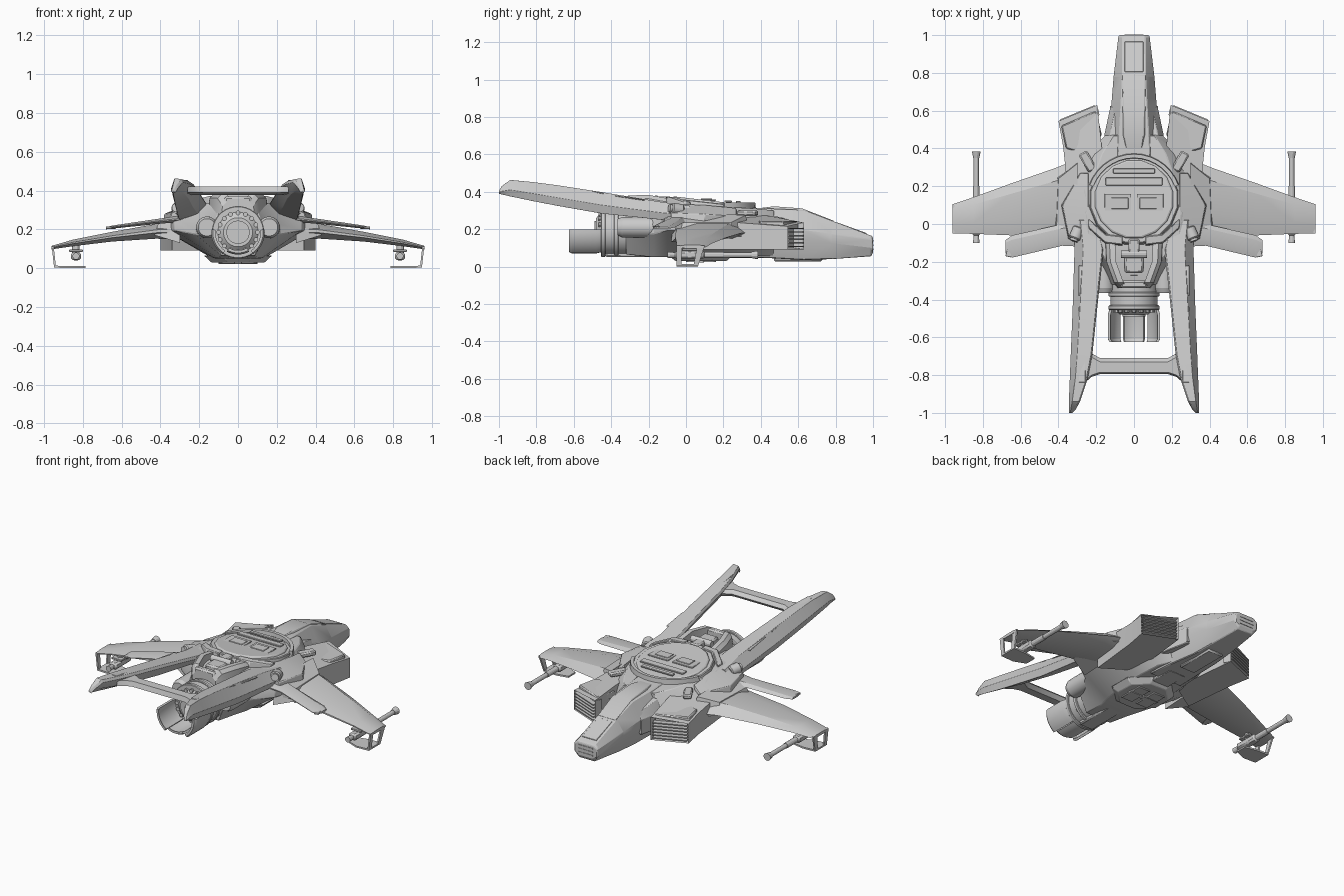
import bpy, bmesh
from math import sin, cos, pi, radians
from mathutils import Vector, Matrix

if "Cube" in bpy.data.objects:
    bpy.data.objects.remove(bpy.data.objects["Cube"])

def finish(name, bm, mirror=False, bevel=0.0):
    bmesh.ops.recalc_face_normals(bm, faces=bm.faces)
    me = bpy.data.meshes.new(name)
    bm.to_mesh(me)
    bm.free()
    ob = bpy.data.objects.new(name, me)
    bpy.context.collection.objects.link(ob)
    if bevel:
        b = ob.modifiers.new("bevel", 'BEVEL')
        b.width, b.segments, b.limit_method = bevel, 1, 'ANGLE'
    if mirror:
        ob.modifiers.new("mirror", 'MIRROR')
    return ob

def loft_bm(rings):
    bm = bmesh.new()
    vs = [[bm.verts.new(p) for p in r] for r in rings]
    n = len(vs[0])
    for a, b in zip(vs, vs[1:]):
        for i in range(n):
            bm.faces.new((a[i], a[(i + 1) % n], b[(i + 1) % n], b[i]))
    bm.faces.new(vs[0])
    bm.faces.new(vs[-1])
    return bm

def loft(name, rings, mirror=False, bevel=0.0):
    return finish(name, loft_bm(rings), mirror, bevel)

def hull(name, rows, bevel=0.004):
    """Symmetric body along y; row = y, half widths low/mid/top, z low/mid/top."""
    rings = []
    for y, wb, wm, wt, zb, zm, zt in rows:
        half = [(wb, zb), (wm, zm - .025), (wm, zm + .025), (wt, zt)]
        rings.append([(x, y, z) for x, z in half] + [(-x, y, z) for x, z in half[::-1]])
    return loft(name, rings, bevel=bevel)

def wing(name, rows):
    """Airfoil along x; row = x, leading y, trailing y, z, half thickness."""
    rings = []
    for x, yl, yt, z, t in rows:
        c = yl - yt
        rings.append([(x, yl, z - t * .3), (x, yl - .2 * c, z + t), (x, yl - .7 * c, z + t), (x, yt, z + t * .2),
                      (x, yt, z - t * .2), (x, yl - .7 * c, z - t), (x, yl - .2 * c, z - t)])
    return loft(name, rings, True)

def cyl(name, p0, p1, r, r2=None, n=24, mirror=False, bevel=0.0):
    p0, p1 = Vector(p0), Vector(p1)
    d = p1 - p0
    bm = bmesh.new()
    m = Matrix.Translation((p0 + p1) / 2) @ d.to_track_quat('Z', 'Y').to_matrix().to_4x4()
    bmesh.ops.create_cone(bm, cap_ends=True, segments=n, radius1=r, radius2=r if r2 is None else r2,
                          depth=d.length, matrix=m @ Matrix.Rotation(pi / n, 4, 'Z'))
    return finish(name, bm, mirror, bevel)

def box(name, c, s, rot=(0, 'X'), mirror=False, bevel=0.002):
    bm = bmesh.new()
    m = Matrix.Translation(c) @ Matrix.Rotation(radians(rot[0]), 4, rot[1]) @ Matrix.Diagonal((*s, 1))
    bmesh.ops.create_cube(bm, size=1, matrix=m)
    return finish(name, bm, mirror, bevel)

# Nose and main fuselage
hull("nose", [(.28, .11, .15, .09, .05, .19, .32), (.45, .10, .14, .08, .045, .18, .31),
              (.63, .085, .12, .07, .035, .17, .302), (.78, .075, .108, .062, .04, .15, .245),
              (.99, .055, .083, .06, .055, .12, .166), (1.0, .05, .078, .055, .075, .115, .155)])
hull("fuselage", [(.47, .10, .15, .11, .055, .19, .30), (.37, .13, .25, .17, .06, .20, .31),
                  (.20, .14, .33, .23, .06, .22, .32), (.06, .14, .38, .25, .055, .22, .33),
                  (-.10, .12, .33, .24, .05, .22, .335), (-.17, .10, .22, .16, .05, .2, .335),
                  (-.32, .09, .135, .09, .065, .19, .31)])
loft("canopy", [[(-w, y, z - .03), (w, y, z - .03), (w * .8, y, z), (-w * .8, y, z)]
                for y, w, z in ((.39, .05, .312), (.47, .065, .322), (.62, .07, .311), (.79, .075, .245))], bevel=.003)
box("nose_top_panel", (0, .885, .205), (.10, .17, .006), (-20, 'X'))
box("chin_fairing", (0, .60, .04), (.11, .26, .025), bevel=.008)
for i in range(3):
    box("nose_vent", (0, 1.0, .093 + i * .022), (.10, .006, .008), bevel=0)
loft("cheek_fairing", [[(.08, y, .1), (w, y, .1), (w, y, .2), (w - .03, y, z), (.08, y, z)]
                       for y, w, z in ((.36, .165, .29), (.48, .155, .27), (.62, .125, .23))], True, .004)
for i in range(4):
    box("nose_side_louvre", (.112, .56 + i * .02, .15), (.03, .008, .08), mirror=True, bevel=0)

# Intakes with slatted fronts
plan = [(.195, .63), (.175, .45), (.15, .2), (.34, .08), (.375, .41), (.40, .545)]
tops = [.235, .27, .30, .25, .225, .215]
bm = loft_bm([[(x, y, .092) for x, y in plan], [(x, y, z) for (x, y), z in zip(plan, tops)]])
bmesh.ops.recalc_face_normals(bm, faces=bm.faces)
front = max(bm.faces, key=lambda f: f.calc_center_median().y)
bmesh.ops.inset_region(bm, faces=[front], thickness=.012, depth=0)
bmesh.ops.translate(bm, verts=front.verts, vec=(-.02, -.05, 0))
finish("intake", bm, True)
for i in range(6):
    box("intake_slat", (.294, .575, .108 + i * .019), (.20, .035, .006), (-22.5, 'Z'), True, 0)
loft("shoulder_fairing", [[(x, y, z) for x, y in ((.17, .47), (.26, .37), (.36, .40), (.385, .52), (.20, .60))]
                          for z in (.2, .243)], True, .006)

# Central hatch disc, tilted forward
cyl("hub_rim", (0, .122, .27), (0, .13, .343), .25, .235, 16, bevel=.004)
cyl("hub_hatch", (0, .13, .335), (0, .132, .352), .215, .205, 16, bevel=.004)
for y, w, d in ((.28, .22, .025), (.225, .30, .04), (.01, .28, .06)):
    box("hatch_bar", (0, y, .353 - (y - .13) * .05), (w, d, .01), (-3, 'X'))
box("hatch_panel", (.085, .11, .355), (.14, .10, .008), mirror=True)
box("hatch_window", (.075, .11, .36), (.09, .06, .006), mirror=True)
loft("hub_collar", [[(r * cos(a), .12 + r * sin(a), z) for r, z in ((.225, .30), (.255, .30), (.25, .342), (.23, .342))]
                    for a in (radians(d) for d in range(20, 161, 10))])
loft("hub_rear_frame", [[(x, y - .03, .30), (x, y + .03, .30), (x, y + .025, z), (x, y - .02, z)]
                        for x, y, z in ((.06, -.09, .372), (.15, -.08, .372), (.24, .0, .345))], True, .004)
cyl("belly_plate", (0, .08, .03), (0, .08, .065), .15, .19, 8, bevel=.004)
box("belly_hatch", (.055, .08, .029), (.08, .16, .012), mirror=True)
box("belly_crossbar", (0, .08, .027), (.2, .03, .012))
box("belly_rail", (0, .28, .055), (.12, .22, .02), bevel=.006)

# Shoulder armour, vents and round thrusters
box("shoulder_vent", (.245, .33, .285), (.05, .11, .03), (-30, 'Z'), True, .008)
cyl("shoulder_thruster", (.29, -.02, .30), (.315, -.08, .31), .033, n=16, mirror=True, bevel=.006)
cyl("shoulder_thruster_core", (.315, -.075, .31), (.32, -.09, .312), .022, n=16, mirror=True)
loft("shoulder_armour", [[(.25, y, z - .05), (w, y, z - .09), (w - .005, y, z - .05), (.24, y, z)]
                         for y, w, z in ((.27, .29, .315), (.1, .385, .33), (-.08, .35, .335))], True, .004)

# Rear turret seat behind the hub
loft("turret_rail", [[(x - .03, y, .27), (x + .025, y, .27), (x + .02, y, z - .02), (x, y, z), (x - .03, y, z)]
                     for x, y, z in ((.13, -.1, .365), (.125, -.2, .383), (.085, -.31, .38), (.06, -.34, .34))], True)
box("turret_back", (0, -.32, .335), (.14, .04, .07), bevel=.01)
box("turret_seat", (0, -.21, .335), (.1, .1, .06), bevel=.01)
cyl("turret_roll", (-.07, -.16, .36), (.07, -.16, .36), .02, n=12)
box("turret_spine", (0, -.12, .35), (.06, .08, .05), bevel=.008)

# Main engine, side nacelles and nozzle petals
cyl("engine_housing", (0, -.15, .185), (0, -.44, .185), .13, .125, 32)
for y, r in ((-.25, .135), (-.36, .135), (-.43, .135)):
    cyl("engine_band", (0, y, .185), (0, y - .025, .185), r, n=32, bevel=.004)
cyl("engine_cone", (0, -.45, .185), (0, -.48, .185), .11, .075, 32)
cyl("engine_core", (0, -.475, .185), (0, -.49, .185), .06, n=32)
for i in range(16):
    a = i * pi / 8
    cyl("engine_bolt", (.1 * cos(a), -.445, .185 + .1 * sin(a)), (.1 * cos(a), -.468, .185 + .1 * sin(a)), .012, n=8)

def petal(name, a0, a1, r0, mirror):
    ang = [radians(a0 + (a1 - a0) * i / 8) for i in range(9)]
    ring = lambda y, r: ([(r * cos(a), y, .185 + r * sin(a)) for a in ang]
                         + [((r - .014) * cos(a), y, .185 + (r - .014) * sin(a)) for a in ang[::-1]])
    loft(name, [ring(-.44, r0 - .01), ring(-.48, r0), ring(-.61, r0), ring(-.625, r0 - .008)], mirror)
petal("nozzle_petal", 6, -55, .138, True)
petal("nozzle_lower_petal", -60, -120, .115, False)
cyl("side_nacelle", (.16, -.02, .21), (.16, -.34, .21), .058, .056, 20, True)
cyl("side_nacelle_cap", (.16, -.34, .21), (.16, -.365, .21), .056, .045, 20, True)
box("engine_keel", (0, -.28, .065), (.1, .3, .03), bevel=.008)

# Tail booms and crossbar: row = y, x outer, x inner, z low, z top
rows = [(.02, .32, .20, .24, .325), (-.13, .315, .16, .25, .345), (-.45, .325, .195, .283, .398), (-.69, .335, .22, .325, .435),
        (-.82, .34, .245, .35, .452), (-.94, .345, .285, .375, .463), (-.985, .345, .31, .385, .43), (-1.0, .345, .325, .39, .405)]
loft("tail_boom", [[(xo, y, zb + .4 * (zt - zb)), (xo - .3 * (xo - xi), y, zt), (xi + .008, y, zt - .004),
                    (xi, y, zt - .02), (xi + .3 * (xo - xi), y, zb + .3 * (zt - zb)), (xo - .012, y, zb)]
                   for y, xo, xi, zb, zt in rows], True, .002)
for y, z in ((-.3, .367), (-.52, .403), (-.76, .439)):
    box("boom_panel", (.275, y, z), (.035, .16, .006), (-8.5, 'X'), True)
loft("tail_crossbar", [[(x, y0, .39), (x, y0 + .01, .42), (x, y1 - .02, .42), (x, y1, .40), (x, y1 - .02, .378)]
                       for x, y0, y1 in ((-.26, -.84, -.655), (-.225, -.81, -.685), (-.18, -.795, -.71),
                                         (.18, -.795, -.71), (.225, -.81, -.685), (.26, -.84, -.655))])

# Main wings and rear winglets
wing("main_wing", [(.28, .35, -.06, .195, .05), (.42, .295, -.05, .19, .038), (.65, .215, -.06, .162, .025),
                   (.85, .142, -.052, .13, .017), (.96, .105, -.05, .106, .009)])
wing("rear_winglet", [(.28, .02, -.12, .255, .018), (.38, 0, -.115, .245, .014), (.645, -.06, -.178, .212, .008),
                      (.68, -.085, -.155, .206, .006)])
box("rear_winglet_tip", (.655, -.13, .209), (.03, .09, .012), (15, 'Z'), True)
loft("wing_root_fairing", [[(x, y, z) for x, y, z in ((.3, .34, .15), (.42, .26, .17), (.43, -.03, .17), (.3, -.08, .13))],
                           [(x, y, z) for x, y, z in ((.3, .32, .275), (.40, .24, .235), (.41, -.02, .235), (.3, -.06, .29))]], True)

# Open bracket loop under each wing tip: two struts and a foot
for y0, y1, y2, y3 in ((-.05, -.02, -.05, -.025), (.06, .10, .04, .065)):
    loft("tip_strut", [[(x - .01, a, z), (x, a, z), (x, b, z), (x - .01, b, z)]
                       for x, z, a, b in ((.96, .112, y0, y1), (.948, .003, y2, y3))], True)
loft("tip_foot", [[(x, y0, z), (x, y1, z), (x, y1, z + .01), (x, y0, z + .01)]
                  for x, z, y0, y1 in ((.948, .003, -.05, .065), (.86, .0, -.05, .065), (.785, .0, -.02, .05))], True)

# Wing guns
box("gun_body", (.835, .02, .062), (.05, .16, .042), mirror=True, bevel=.01)
cyl("gun_sleeve", (.835, .10, .062), (.835, .2, .062), .017, n=12, mirror=True)
cyl("gun_barrel", (.835, .09, .062), (.835, .36, .062), .014, n=12, mirror=True)
cyl("gun_muzzle", (.835, .35, .062), (.835, .385, .062), .017, .024, 12, True)
cyl("gun_tail", (.835, -.06, .062), (.835, -.10, .062), .014, .018, 12, True)
cyl("gun_mount", (.835, .02, .06), (.835, .02, .13), .02, n=12, mirror=True)
box("gun_mount_plate", (.835, .02, .09), (.07, .08, .012), mirror=True)

# Smooth the round parts while keeping hard edges crisp
bpy.ops.object.select_all(action='SELECT')
bpy.context.view_layer.objects.active = bpy.context.selected_objects[0]
bpy.ops.object.shade_smooth_by_angle(angle=radians(25))
